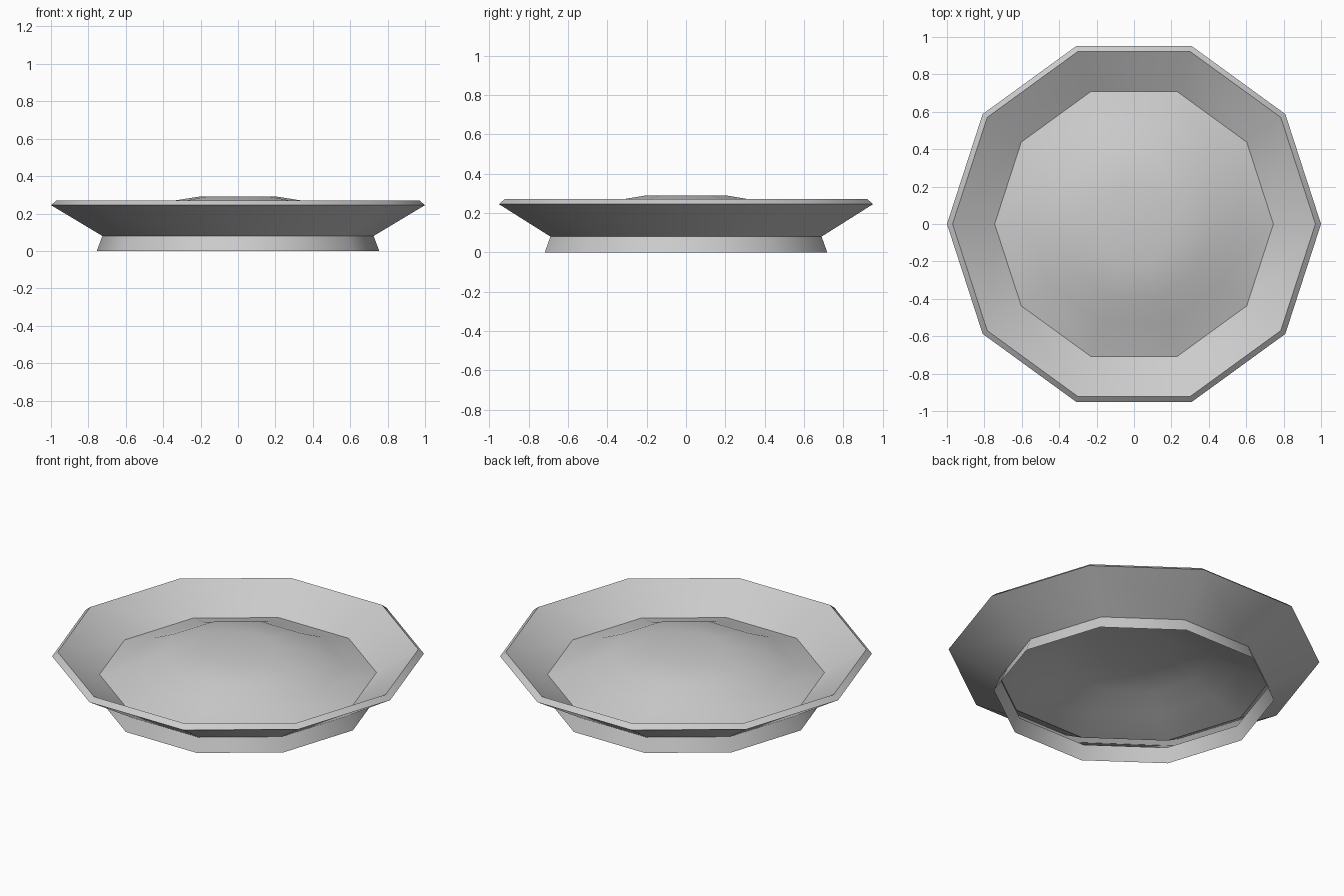
import bpy
import bmesh
import math

SIDES = 10

cube = bpy.data.objects.get("Cube")
if cube:
    bpy.data.objects.remove(cube, do_unlink=True)


def make_material(name, colour):
    mat = bpy.data.materials.new(name)
    mat.use_nodes = True
    mat.diffuse_color = colour
    mat.node_tree.nodes["Principled BSDF"].inputs["Base Color"].default_value = colour
    return mat


def lathe(name, profile, mat):
    """Sweep (radius, height) points round z; a zero radius closes with a fan."""
    bm = bmesh.new()
    rings = []
    for r, z in profile:
        count = SIDES if r > 0 else 1
        step = math.tau / SIDES
        rings.append([bm.verts.new((r * math.cos(i * step), r * math.sin(i * step), z))
                      for i in range(count)])
    for a, b in zip(rings, rings[1:]):
        for i in range(SIDES):
            j = (i + 1) % SIDES
            corners = [a[i % len(a)], b[i], b[j], a[j % len(a)]]
            bm.faces.new(list(dict.fromkeys(corners)))
    mesh = bpy.data.meshes.new(name)
    bm.to_mesh(mesh)
    bm.free()
    mesh.materials.append(mat)
    obj = bpy.data.objects.new(name, mesh)
    bpy.context.collection.objects.link(obj)
    return obj


grey = make_material("pale_grey", (0.6, 0.6, 0.6, 1))

# Dish: domed centre, sunken floor, flared wall, bevelled rim, underside, open foot
dish = lathe("dish", [
    (0, 0.29), (0.21, 0.29), (0.42, 0.257), (0.56, 0.195), (0.745, 0.135),
    (0.97, 0.27), (1.0, 0.245), (0.725, 0.08), (0.755, 0),
], grey)

bpy.ops.object.select_all(action='DESELECT')
dish.select_set(True)
bpy.context.view_layer.objects.active = dish
bpy.ops.object.shade_smooth_by_angle(angle=math.radians(35))
